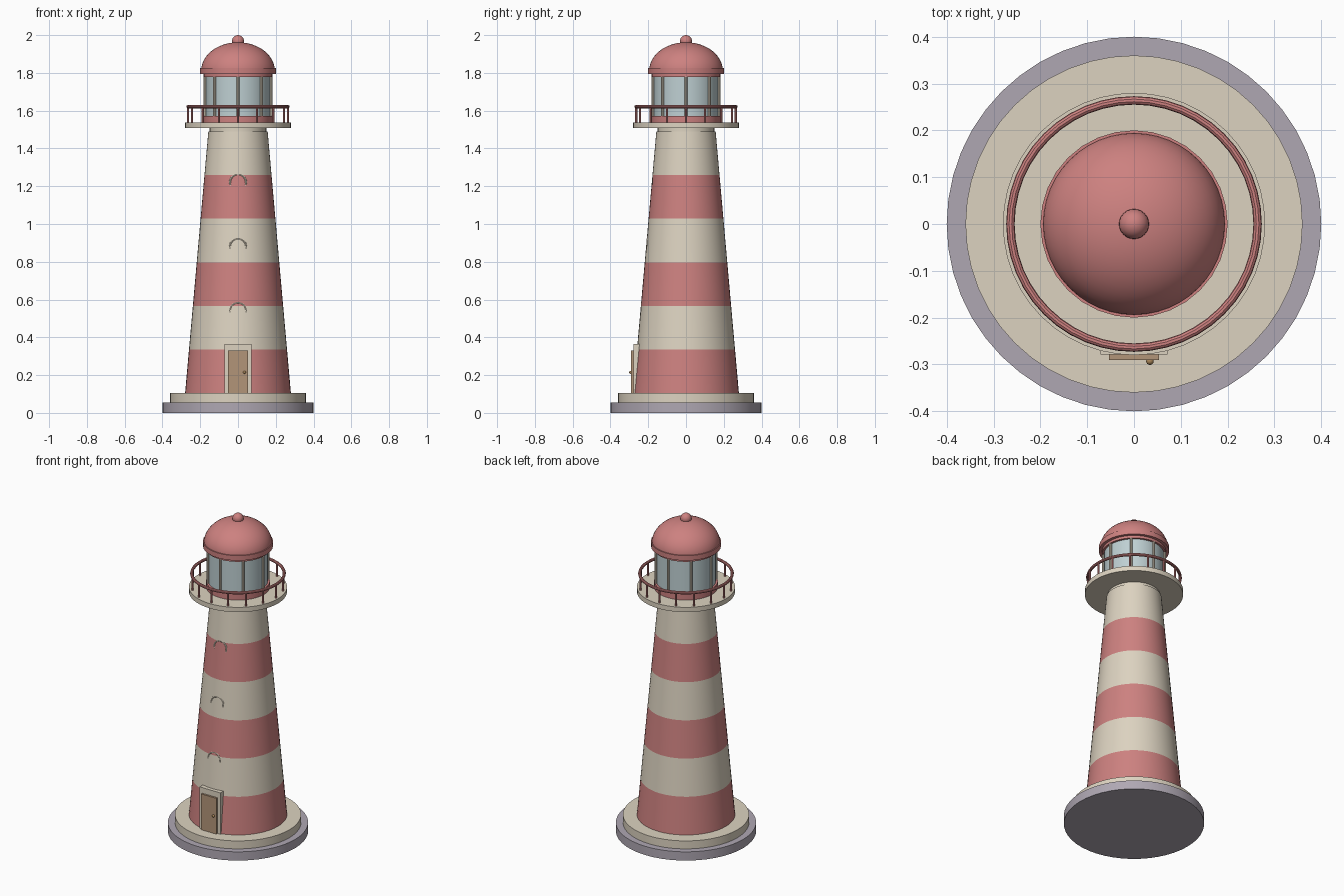
import bpy
from math import sin, cos, pi, radians, sqrt

if "Cube" in bpy.data.objects:
    bpy.data.objects.remove(bpy.data.objects["Cube"])


def material(name, rgb):
    m = bpy.data.materials.new(name)
    m.diffuse_color = (*rgb, 1)
    m.use_nodes = True
    m.node_tree.nodes["Principled BSDF"].inputs["Base Color"].default_value = m.diffuse_color
    return m


RED = material("red_paint", (0.61, 0.22, 0.215))
CREAM = material("cream_paint", (0.72, 0.65, 0.53))
STONE = material("stone", (0.43, 0.39, 0.45))
WOOD = material("wood", (0.45, 0.30, 0.19))
BRASS = material("brass", (0.40, 0.24, 0.10))
GLASS = material("glass", (0.52, 0.63, 0.65))


def finish(ob, name, mat, smooth=True):
    ob.name = name
    ob.data.materials.append(mat)
    if smooth:
        bpy.ops.object.select_all(action='DESELECT')
        ob.select_set(True)
        bpy.context.view_layer.objects.active = ob
        bpy.ops.object.shade_smooth_by_angle(angle=radians(35))
    return ob


def frustum(name, mat, r0, r1, z0, z1, x=0, y=0, n=48):
    bpy.ops.mesh.primitive_cone_add(vertices=n, radius1=r0, radius2=r1, depth=z1 - z0,
                                    location=(x, y, (z0 + z1) / 2))
    return finish(bpy.context.object, name, mat)


def disc(name, mat, r, z0, z1, **kw):
    return frustum(name, mat, r, r, z0, z1, **kw)


def box(name, mat, x, y, z):
    bpy.ops.mesh.primitive_cube_add(size=1, location=[sum(a) / 2 for a in (x, y, z)])
    ob = bpy.context.object
    ob.scale = [a[1] - a[0] for a in (x, y, z)]
    return finish(ob, name, mat, False)


def ring(name, mat, major, minor, loc, rot=(0, 0, 0)):
    bpy.ops.mesh.primitive_torus_add(major_radius=major, minor_radius=minor, major_segments=48,
                                     minor_segments=10, location=loc, rotation=rot)
    return finish(bpy.context.object, name, mat)


def ball(name, mat, r, loc):
    bpy.ops.mesh.primitive_uv_sphere_add(radius=r, segments=24, ring_count=12, location=loc)
    return finish(bpy.context.object, name, mat)


def lathe(name, mat, profile, n=48):
    # profile runs from the rim up to a point on the axis
    *rows, tip = profile
    verts = [(r * cos(2 * pi * i / n), r * sin(2 * pi * i / n), z) for r, z in rows for i in range(n)]
    verts.append((0, 0, tip[1]))
    faces = [tuple(reversed(range(n)))]
    for k in range(len(rows) - 1):
        for i in range(n):
            a, b = k * n + i, k * n + (i + 1) % n
            faces.append((a, b, b + n, a + n))
    top = (len(rows) - 1) * n
    faces += [(top + i, top + (i + 1) % n, len(verts) - 1) for i in range(n)]
    me = bpy.data.meshes.new(name)
    me.from_pydata(verts, [], faces)
    ob = bpy.data.objects.new(name, me)
    bpy.context.collection.objects.link(ob)
    return finish(ob, name, mat)


def posts(name, mat, count, radius, thick, z0, z1):
    for i in range(count):
        a = 2 * pi * i / count
        disc(f"{name}_{i + 1}", mat, thick, z0, z1, x=radius * cos(a), y=radius * sin(a), n=10)


# Stepped foundation
disc("foundation", STONE, 0.40, 0, 0.055)
disc("plinth", CREAM, 0.36, 0.055, 0.105)

# Tapered tower in six striped bands
Z0, Z1, R0, R1 = 0.105, 1.49, 0.28, 0.157


def tower_radius(z):
    return R0 + (R1 - R0) * (z - Z0) / (Z1 - Z0)


step = (Z1 - Z0) / 6
for i in range(6):
    a, b = Z0 + i * step, Z0 + (i + 1) * step
    frustum(f"tower_band_{i + 1}", CREAM if i % 2 else RED, tower_radius(a), tower_radius(b), a, b)
disc("tower_neck", CREAM, 0.15, 1.49, 1.507)

# Door with frame and knob
box("door_frame", CREAM, (-0.072, 0.072), (-0.279, -0.235), (0.105, 0.365))
box("door", WOOD, (-0.053, 0.053), (-0.291, -0.26), (0.105, 0.33))
ball("door_knob", BRASS, 0.008, (0.034, -0.293, 0.215))

# Round window surrounds, partly sunk into the sloping wall
for i, z in enumerate((0.541, 0.88, 1.22)):
    ring(f"window_surround_{i + 1}", CREAM, 0.042, 0.006, (0, 0.0088 - tower_radius(z), z), (pi / 2, 0, 0))

# Gallery deck and railing
disc("gallery_deck", CREAM, 0.28, 1.507, 1.537)
ring("gallery_rail", RED, 0.264, 0.009, (0, 0, 1.621))
posts("rail_post", RED, 16, 0.264, 0.006, 1.537, 1.621)

# Lantern room
disc("lantern_sill", RED, 0.182, 1.537, 1.573)
disc("lantern_glass", GLASS, 0.17, 1.573, 1.78)
posts("lantern_mullion", CREAM, 8, 0.175, 0.008, 1.573, 1.78)
disc("lantern_head", RED, 0.182, 1.778, 1.796)

# Domed roof and finial
disc("roof_rim", RED, 0.20, 1.794, 1.825, n=32)
dome = [(0.195 * cos(t * pi / 24), 1.812 + 0.15 * sin(t * pi / 24)) for t in range(13)]
lathe("roof_dome", RED, dome)
ball("roof_finial", RED, 0.032, (0, 0, 1.968))
